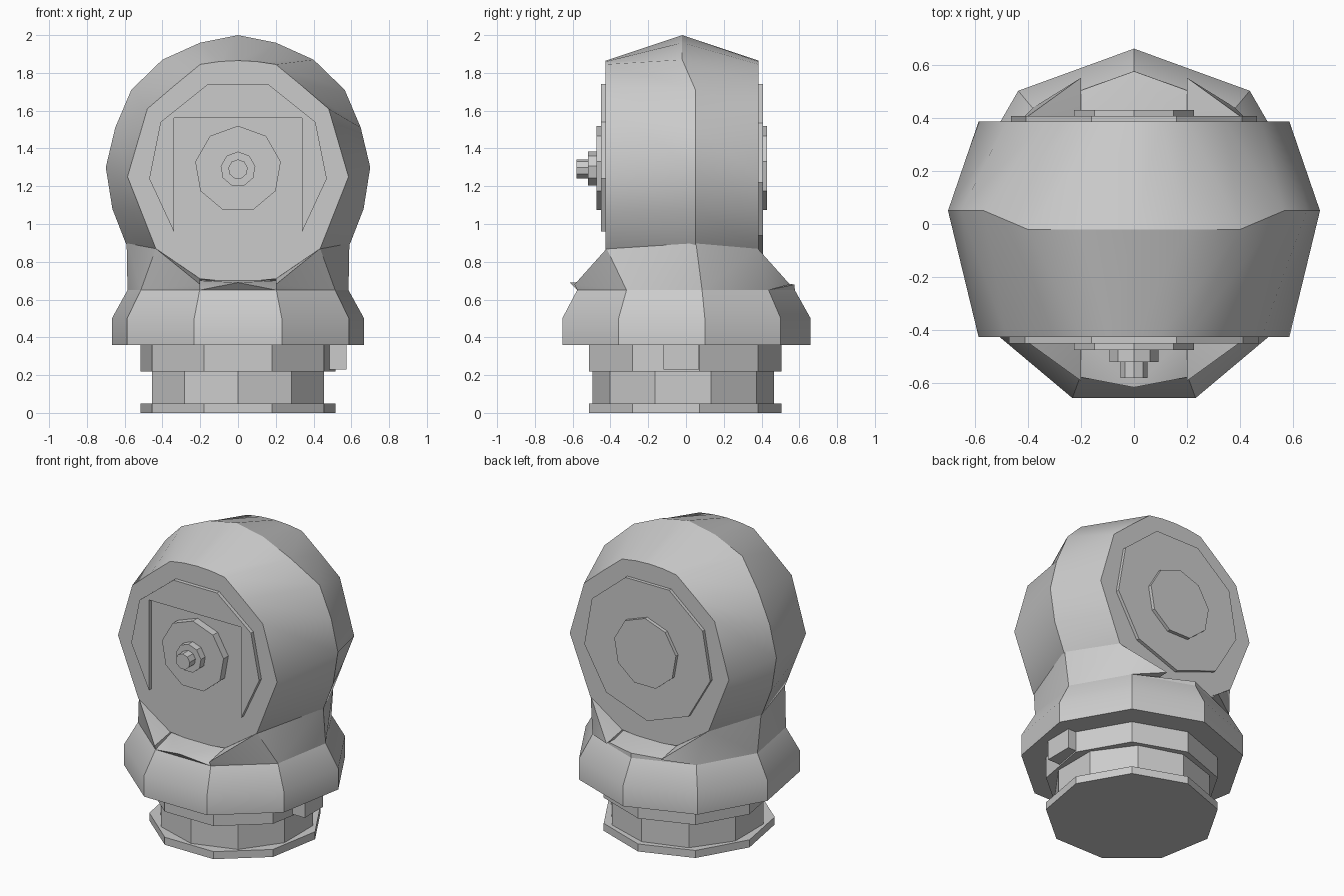
import bpy, bmesh
from math import sin, cos, radians, tau

cube = bpy.data.objects.get("Cube")
if cube:
    bpy.data.objects.remove(cube, do_unlink=True)

grey = bpy.data.materials.new("plain grey")
grey.use_nodes = True
colour = (0.6, 0.6, 0.6, 1)
grey.diffuse_color = colour
grey.node_tree.nodes["Principled BSDF"].inputs["Base Color"].default_value = colour


def finish(name, bm, smooth=True):
    bmesh.ops.recalc_face_normals(bm, faces=bm.faces)
    mesh = bpy.data.meshes.new(name)
    bm.to_mesh(mesh)
    bm.free()
    mesh.materials.append(grey)
    ob = bpy.data.objects.new(name, mesh)
    bpy.context.collection.objects.link(ob)
    if smooth:
        bpy.ops.object.select_all(action='DESELECT')
        ob.select_set(True)
        bpy.context.view_layer.objects.active = ob
        bpy.ops.object.shade_smooth_by_angle(angle=radians(30))
    return ob


def loft(name, rings, smooth=True):
    """Skin a list of equal-length closed rings and cap both ends."""
    bm = bmesh.new()
    rows = [[bm.verts.new(p) for p in ring] for ring in rings]
    n = len(rows[0])
    for a, b in zip(rows, rows[1:]):
        for i in range(n):
            j = (i + 1) % n
            bm.faces.new((a[i], a[j], b[j], b[i]))
    bm.faces.new(rows[0])
    bm.faces.new(rows[-1])
    return finish(name, bm, smooth)


def circle(r, sides, start):
    return [(r * cos(radians(start) + tau * i / sides),
             r * sin(radians(start) + tau * i / sides)) for i in range(sides)]


def upright(name, sides, start, cy, profile):
    return loft(name, [[(x, y + cy, z) for x, y in circle(r, sides, start)]
                       for r, z in profile])


def disc(name, r, start, y0, y1, sides=9, cz=1.29):
    return loft(name, [[(x, y, z + cz) for x, z in circle(r, sides, start)]
                       for y in (y0, y1)], False)


def hull(name, points):
    bm = bmesh.new()
    for p in points:
        bm.verts.new(p)
    out = bmesh.ops.convex_hull(bm, input=bm.verts)
    loose = {v for v in out["geom_interior"] if isinstance(v, bmesh.types.BMVert)}
    bmesh.ops.delete(bm, geom=list(loose), context='VERTS')
    return finish(name, bm)


def mirrored(half):
    """Close a half outline that starts and ends on the centre line."""
    return half + [(-x, z) for x, z in half[-2:0:-1]]


# Stepped foot
upright("foot_plate", 9, 90, -0.02, [(0.525, 0), (0.525, 0.05)])
upright("foot_column", 10, 90, -0.015, [(0.48, 0.04), (0.48, 0.23)])
upright("foot_collar", 9, 90, -0.02, [(0.525, 0.22), (0.525, 0.37)])
upright("skirt", 9, 90, -0.018, [(0.678, 0.36), (0.678, 0.50), (0.594, 0.65)])

# Side tab under the skirt
loft("side_tab", [[(x, -0.12, z), (x, 0.07, z), (x, 0.07, z + 0.13), (x, -0.12, z + 0.13)]
                  for x, z in ((0.45, 0.23), (0.575, 0.23))], False)

# Neck: a low ledge, with a shoulder on each side
base = [(x, y - 0.018, 0.65) for x, y in circle(0.594, 9, 90)]
ledge = [(0, -0.615, 0.69), (0, 0.575, 0.68)]
ledge += [(s * 0.2, y, 0.7) for s in (-1, 1) for y in (-0.42, 0.38)]
hull("neck_ledge", base + ledge)
for side, s in (("left", 1), ("right", -1)):
    shoulder = [p for p in base if p[0] * s > 0.15]
    shoulder += [(s * x, y, z) for x, y, z in (
        (0.2, -0.59, 0.68), (0.2, -0.42, 0.71), (0.435, -0.42, 0.87),
        (0.59, 0.05, 0.92), (0.435, 0.38, 0.87), (0.2, 0.38, 0.71),
        (0.2, 0.55, 0.68))]
    hull(side + "_shoulder", shoulder)

# Head: flat front and back joined through a wider middle
face = mirrored([(0, 1.865), (0.1, 1.86), (0.2, 1.845), (0.34, 1.73), (0.48, 1.61),
                 (0.585, 1.25), (0.51, 1.06), (0.435, 0.87), (0.2, 0.71), (0, 0.69)])
middle = mirrored([(0, 2.0), (0.2, 1.96), (0.4, 1.87), (0.565, 1.71), (0.65, 1.51),
                   (0.7, 1.3), (0.665, 1.08), (0.595, 0.9), (0.45, 0.65), (0, 0.65)])
loft("head", [
    [(x, -0.425, z) for x, z in face],
    [(x, -0.02 if z > 1.8 else 0.05, z) for x, z in middle],
    [(x, 0.385, z) for x, z in face]])

# Front hood plate, open below
arch = [(0.16, 1.74), (0.41, 1.54), (0.47, 1.24), (0.34, 0.96), (0.34, 1.56)]
outline = arch + [(-x, z) for x, z in reversed(arch)]
loft("front_hood", [[(x, y, z) for x, z in outline] for y in (-0.42, -0.45)], False)

# Front boss and stepped knob
disc("front_boss", 0.23, 90, -0.42, -0.475)
disc("front_knob", 0.093, 90, -0.47, -0.52)
disc("knob_tip", 0.052, 90, -0.51, -0.58)

# Back plate and boss
disc("back_plate", 0.47, 70, 0.38, 0.407, cz=1.3)
disc("back_boss", 0.23, 90, 0.40, 0.43)
